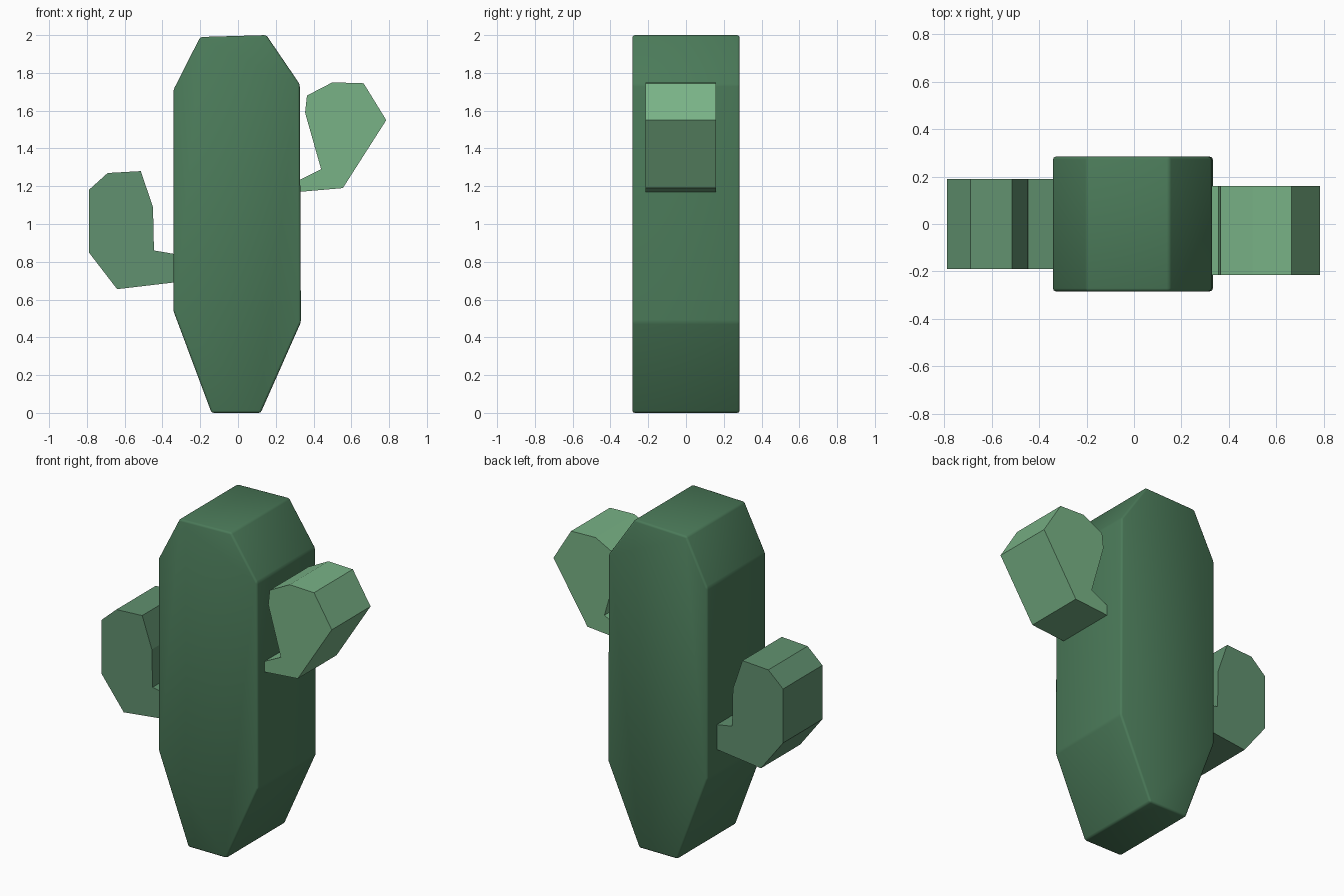
import bpy, bmesh, math

if "Cube" in bpy.data.objects:
    bpy.data.objects.remove(bpy.data.objects["Cube"])


def prism(name, profile, y0, y1, color, bevel=0.0):
    """Extrude an x-z profile from y0 to y1."""
    bm = bmesh.new()
    face = bm.faces.new([bm.verts.new((x, y0, z)) for x, z in profile])
    ext = bmesh.ops.extrude_face_region(bm, geom=[face])
    moved = [g for g in ext["geom"] if isinstance(g, bmesh.types.BMVert)]
    bmesh.ops.translate(bm, verts=moved, vec=(0, y1 - y0, 0))
    bmesh.ops.recalc_face_normals(bm, faces=bm.faces)
    mesh = bpy.data.meshes.new(name)
    bm.to_mesh(mesh)
    bm.free()
    ob = bpy.data.objects.new(name, mesh)
    bpy.context.collection.objects.link(ob)
    mat = bpy.data.materials.new(name + "_green")
    mat.diffuse_color = (*color, 1)
    mat.use_nodes = True
    mat.node_tree.nodes["Principled BSDF"].inputs["Base Color"].default_value = mat.diffuse_color
    mesh.materials.append(mat)
    if bevel:
        mod = ob.modifiers.new("soft_edges", 'BEVEL')
        mod.width = bevel
        mod.segments = 2
        mod.limit_method = 'ANGLE'
        mod.angle_limit = math.radians(15)
        mesh.shade_smooth()
    return ob


# Trunk: tapered foot, straight sides, chamfered top
prism("cactus_trunk",
      [(-0.14, 0.0), (0.12, 0.0), (0.333, 0.48), (0.327, 1.74),
       (0.15, 2.0), (-0.20, 1.99), (-0.342, 1.71), (-0.342, 0.54)],
      -0.284, 0.284, (0.07, 0.195, 0.10), bevel=0.012)

# Left arm: low elbow turning upward
prism("left_arm",
      [(-0.30, 0.695), (-0.64, 0.655), (-0.79, 0.85), (-0.79, 1.18),
       (-0.69, 1.27), (-0.515, 1.28), (-0.45, 1.09), (-0.445, 0.86),
       (-0.30, 0.835)],
      -0.19, 0.19, (0.12, 0.285, 0.16))

# Right arm: higher, leaning outward
prism("right_arm",
      [(0.30, 1.168), (0.555, 1.19), (0.785, 1.55), (0.665, 1.745),
       (0.50, 1.75), (0.365, 1.68), (0.355, 1.59), (0.44, 1.29),
       (0.30, 1.22)],
      -0.215, 0.16, (0.19, 0.45, 0.24))
